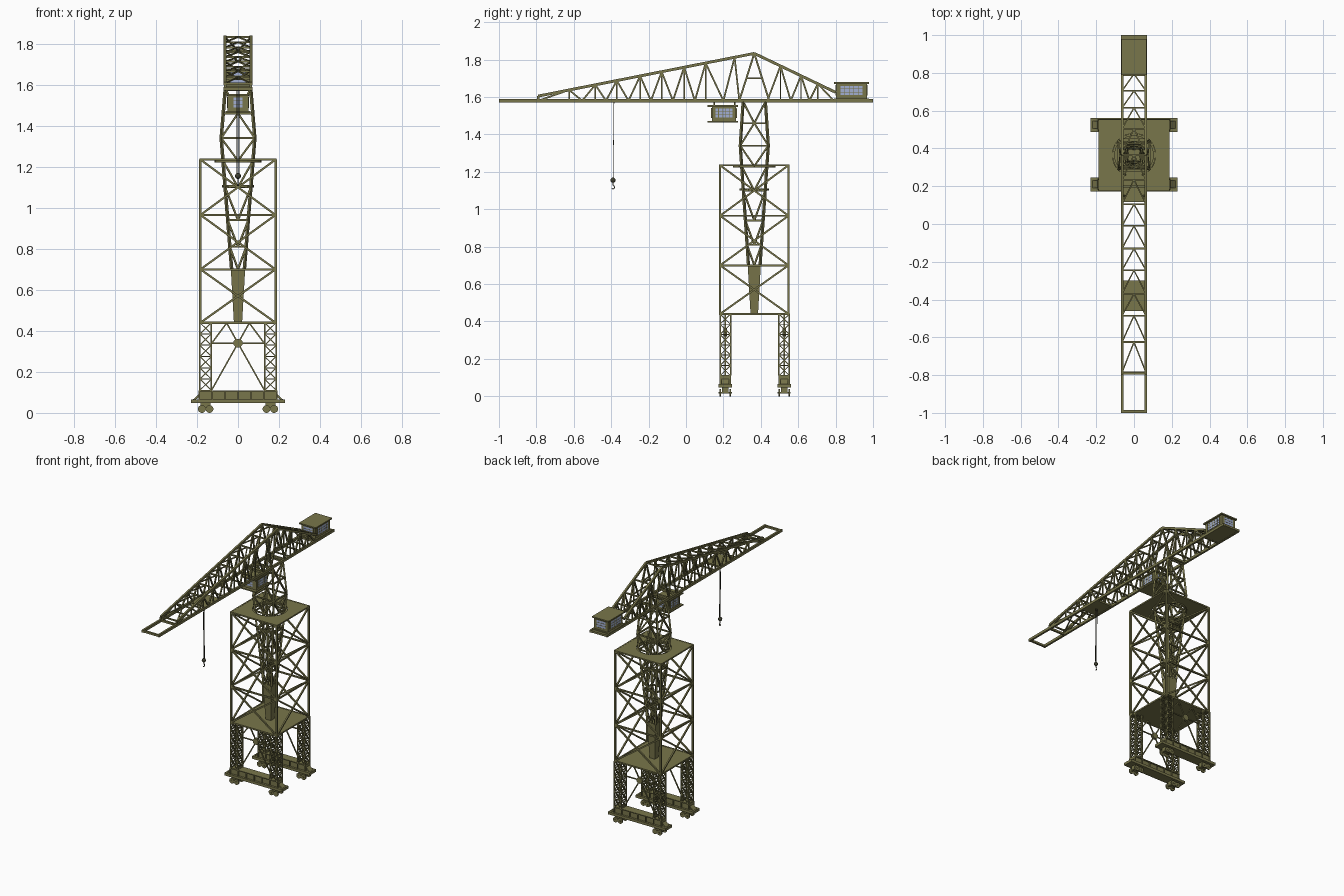
import bpy, bmesh
from math import pi, cos, sin
from mathutils import Vector, Matrix

if "Cube" in bpy.data.objects:
    bpy.data.objects.remove(bpy.data.objects["Cube"])

CY = 0.365  # tower axis


def material(name, col):
    m = bpy.data.materials.new(name)
    m.diffuse_color = (*col, 1)
    m.use_nodes = True
    m.node_tree.nodes["Principled BSDF"].inputs["Base Color"].default_value = m.diffuse_color
    return m


OLIVE = material("olive_paint", (0.19, 0.18, 0.07))
GLASS = material("window_glass", (0.36, 0.43, 0.65))
DARK = material("dark_steel", (0.05, 0.05, 0.03))


def finish(name, bm, mat=OLIVE):
    bmesh.ops.recalc_face_normals(bm, faces=bm.faces)
    me = bpy.data.meshes.new(name)
    bm.to_mesh(me)
    bm.free()
    me.materials.append(mat)
    ob = bpy.data.objects.new(name, me)
    bpy.context.collection.objects.link(ob)
    return ob


def bar(bm, p, q, w, h=None):
    p, q = Vector(p), Vector(q)
    d = q - p
    z = d.normalized()
    up = Vector((0, 0, 1)) if abs(z.z) < 0.999 else Vector((0, 1, 0))
    x = up.cross(z).normalized()
    rot = Matrix((x, z.cross(x), z)).transposed().to_4x4()
    mat = Matrix.Translation((p + q) / 2) @ rot @ Matrix.Diagonal((w, h or w, d.length, 1))
    bmesh.ops.create_cube(bm, size=1, matrix=mat)


def box(bm, x0, x1, y0, y1, z0, z1):
    mat = Matrix.Translation(((x0 + x1) / 2, (y0 + y1) / 2, (z0 + z1) / 2))
    bmesh.ops.create_cube(bm, size=1, matrix=mat @ Matrix.Diagonal((x1 - x0, y1 - y0, z1 - z0, 1)))


def corners(cx, cy, hx, hy, z):
    return [Vector((cx + sx * hx, cy + sy * hy, z)) for sx, sy in ((-1, -1), (1, -1), (1, 1), (-1, 1))]


def lattice(bm, cx, cy, levels, half, post, brace, styles):
    """Four-sided lattice column; style X, V or A per panel."""
    rings = [corners(cx, cy, *half(z), z) for z in levels]
    for r in rings:
        for i in range(4):
            bar(bm, r[i], r[(i + 1) % 4], brace)
    for k, s in enumerate(styles):
        a, b = rings[k], rings[k + 1]
        for i in range(4):
            j = (i + 1) % 4
            bar(bm, a[i], b[i], post)
            if s == "X":
                bar(bm, a[i], b[j], brace)
                bar(bm, a[j], b[i], brace)
            else:
                lo, hi = (a, b) if s == "V" else (b, a)
                mid = (lo[i] + lo[j]) / 2
                bar(bm, mid, hi[i], brace)
                bar(bm, mid, hi[j], brace)


# Travelling bogies: beams, ribs, wheels
for side, y in (("front", 0.21), ("rear", 0.525)):
    bm = bmesh.new()
    box(bm, -0.23, 0.23, y - 0.037, y + 0.037, 0.047, 0.066)
    box(bm, -0.19, 0.19, y - 0.022, y + 0.022, 0.06, 0.104)
    box(bm, -0.192, 0.192, y - 0.031, y + 0.031, 0.104, 0.11)
    for i in range(7):
        x = -0.189 + i * 0.063
        box(bm, x - 0.003, x + 0.003, y - 0.03, y + 0.03, 0.06, 0.106)
    for s in (-1, 1):
        bar(bm, (s * 0.188, y, 0.088), (s * 0.218, y, 0.06), 0.04, 0.01)
        box(bm, s * 0.158 - 0.025, s * 0.158 + 0.025, y - 0.018, y + 0.018, 0.018, 0.05)
    finish(side + "_bogie_beam", bm)
    bm = bmesh.new()
    for x in (-0.176, -0.139, 0.139, 0.176):
        for dy, r in ((-0.027, 0.019), (0.027, 0.019)):
            bmesh.ops.create_cone(bm, cap_ends=True, segments=20, radius1=r, radius2=r, depth=0.009,
                                  matrix=Matrix.Translation((x, y + dy, 0.019)) @ Matrix.Rotation(pi / 2, 4, 'X'))
        bar(bm, (x, y - 0.035, 0.019), (x, y + 0.035, 0.019), 0.008)
    finish(side + "_wheels", bm)

    # Portal legs and cross bracing with gusset
    for s in (-1, 1):
        bm = bmesh.new()
        lattice(bm, s * 0.158, y, [0.11 + 0.055 * i for i in range(7)], lambda z: (0.028, 0.028), 0.008, 0.005, "XXXXXX")
        finish(side + ("_left_leg" if s < 0 else "_right_leg"), bm)
    bm = bmesh.new()
    c = (0, y, 0.34)
    bar(bm, (-0.13, y, 0.34), (0.13, y, 0.34), 0.007)
    for s in (-1, 1):
        bar(bm, c, (s * 0.128, y, 0.112), 0.007)
        bar(bm, c, (s * 0.055, y, 0.438), 0.007)
        bar(bm, (s * 0.128, y, 0.34), (s * 0.055, y, 0.438), 0.007)
    bmesh.ops.create_cone(bm, cap_ends=True, segments=8, radius1=0.023, radius2=0.023, depth=0.02,
                          matrix=Matrix.Translation(c) @ Matrix.Rotation(pi / 2, 4, 'X') @ Matrix.Rotation(pi / 8, 4, 'Z'))
    finish(side + "_portal_brace", bm)

# Fixed outer tower
bm = bmesh.new()
lattice(bm, 0, CY, [0.44, 0.70, 0.965, 1.235], lambda z: (0.183, 0.183), 0.012, 0.010, "XXX")
finish("outer_tower", bm)
bm = bmesh.new()
box(bm, -0.187, 0.187, CY - 0.187, CY + 0.187, 0.434, 0.443)
finish("lower_deck", bm)

# Upper deck with round opening, and slewing ring
bm = bmesh.new()
N = 32
inner, outer = [], []
for i in range(N):
    a = 2 * pi * i / N
    d = Vector((cos(a), sin(a), 0))
    o = Vector((0, CY, 1.239))
    inner.append(bm.verts.new(o + d * 0.115))
    outer.append(bm.verts.new(o + d * (0.187 / max(abs(d.x), abs(d.y)))))
for i in range(N):
    j = (i + 1) % N
    bm.faces.new((inner[i], outer[i], outer[j], inner[j]))
deck = finish("upper_deck", bm)
mod = deck.modifiers.new("thickness", 'SOLIDIFY')
mod.thickness = 0.008
bm = bmesh.new()
for z, r in ((1.228, 0.108), (1.105, 0.072)):
    for i in range(N):
        a, b = 2 * pi * i / N, 2 * pi * (i + 1) / N
        bar(bm, (r * cos(a), CY + r * sin(a), z), (r * cos(b), CY + r * sin(b), z), 0.012)
finish("slewing_rings", bm)


# Rotating inner mast: solid foot and lattice shaft
def mast_half(z):
    if z <= 1.34:
        t = (z - 0.70) / 0.64
        return 0.031 + 0.051 * t, 0.031 + 0.044 * t
    t = (z - 1.34) / 0.23
    return 0.082 - 0.019 * t, 0.075 - 0.015 * t


bm = bmesh.new()
bmesh.ops.create_cone(bm, cap_ends=True, segments=4, radius1=0.020 * 2 ** 0.5, radius2=0.035 * 2 ** 0.5, depth=0.26,
                      matrix=Matrix.Translation((0, CY, 0.57)) @ Matrix.Rotation(pi / 4, 4, 'Z'))
finish("mast_foot", bm)
bm = bmesh.new()
lattice(bm, 0, CY, [0.70, 0.81, 0.94, 1.10, 1.23, 1.34, 1.46, 1.575], mast_half, 0.012, 0.009, "VVVVVAV")
finish("inner_mast", bm)

# Jib: chords, side trusses, cross members
ZB, W = 1.58, 0.063


def top(y):
    if y < CY:
        return 1.605 + (y + 0.79) / 1.155 * 0.228
    return 1.833 - (y - CY) / 0.435 * 0.208


posts = [-0.625, -0.485, -0.37, -0.245, -0.13, -0.01, 0.105]
right_posts = [0.505, 0.615, 0.705]
bm = bmesh.new()
for s in (-1, 1):
    x = s * W
    bar(bm, (x, -1, ZB), (x, 1, ZB), 0.014, 0.018)
    bar(bm, (x, -0.79, top(-0.79)), (x, CY, top(CY)), 0.013, 0.015)
    bar(bm, (x, CY, top(CY)), (x, 0.80, top(0.80)), 0.013, 0.015)
    bar(bm, (x, -0.79, ZB), (x, -0.79, top(-0.79)), 0.012)
    for nodes, ends in ((posts, (-0.79, 0.20)), (right_posts, (0.435, 0.79))):
        n = [ends[0]] + [(a + b) / 2 for a, b in zip(nodes, nodes[1:])] + [ends[1]]
        for i, y in enumerate(nodes):
            bar(bm, (x, y, ZB), (x, y, top(y)), 0.007)
            for e in (n[i], n[i + 1]):
                bar(bm, (x, y, top(y)), (x, e, ZB), 0.009)
    for y in (0.285, 0.445):  # peak frame
        bar(bm, (x, CY, top(CY)), (x, y, ZB), 0.010)
    bar(bm, (x, 0.20, ZB), (x, 0.26, top(0.26)), 0.009)
    bar(bm, (x, 0.26, top(0.26)), (x, 0.285, ZB), 0.009)
    bar(bm, (x, 0.32, 1.70), (x, 0.41, 1.70), 0.010)
finish("jib_side_trusses", bm)

bm = bmesh.new()
for y in (-0.993, -0.79, 0.20, 0.285, 0.445, 0.79, 0.993):
    bar(bm, (-W, y, ZB), (W, y, ZB), 0.014)
tops = [-0.785] + posts + [0.235, CY] + right_posts + [0.795]
for y in tops:
    bar(bm, (-W, y, top(y)), (W, y, top(y)), 0.009)
for a, b in zip(tops, tops[1:]):
    for s in (-1, 1):
        bar(bm, (0, b, top(b)), (s * W, a, top(a)), 0.007)
for y in posts + right_posts:
    bar(bm, (-W, y, ZB), (W, y, ZB), 0.008)
finish("jib_cross_members", bm)


# Glazed cabins: walls, roof and floor plates, windows with glazing bars
def window(glass, frame, o, u, cols, rows, w, h):
    o, u, v = Vector(o), Vector(u), Vector((0, 0, 1))
    bar(glass, o - u * w / 2, o + u * w / 2, 0.004, h)
    for i in range(cols + 1):
        p = o + u * (i / cols - 0.5) * w
        bar(frame, p - v * h / 2, p + v * h / 2, 0.007 if i in (0, cols) else 0.0055, 0.003 if i % cols else 0.007)
    for i in range(rows + 1):
        p = o + v * (i / rows - 0.5) * h
        bar(frame, p - u * w / 2, p + u * w / 2, 0.006, 0.003)


def cabin(name, hx, y0, y1, z0, z1, plate, floor_ext, win_w):
    body, glass = bmesh.new(), bmesh.new()
    box(body, -hx, hx, y0, y1, z0, z1)
    box(body, -hx - plate, hx + plate, y0 - floor_ext, y1 + plate, z1, z1 + 0.009)
    box(body, -hx - plate, hx + plate, y0 - floor_ext, y1 + plate, z0 - 0.008, z0)
    zc, h = (z0 + z1) / 2 + 0.004, (z1 - z0) * 0.68
    for s in (-1, 1):
        window(glass, body, (s * hx, (y0 + y1) / 2, zc), (0, 1, 0), 5, 3, (y1 - y0) * 0.75, h)
    for y in (y0, y1):
        window(glass, body, (0, y, zc), (1, 0, 0), 3, 3, win_w, h)
    finish(name, body)
    finish(name + "_windows", glass, GLASS)


cabin("machinery_house", 0.056, 0.803, 0.968, 1.592, 1.67, 0.011, 0.013, 0.08)
cabin("operator_cabin", 0.050, 0.138, 0.268, 1.472, 1.547, 0.010, 0.022, 0.05)
bm = bmesh.new()
box(bm, -W, W, 0.79, 0.995, 1.574, 1.586)
for s in (-1, 1):  # cabin hangers
    for y in (0.15, 0.26):
        bar(bm, (s * 0.045, y, 1.55), (s * 0.06, y, 1.58), 0.008)
finish("rear_floor_and_hangers", bm)

# Trolley, hoist ropes and hook
bm = bmesh.new()
box(bm, -0.058, 0.058, -0.46, -0.30, 1.574, 1.586)
finish("trolley", bm)
bm = bmesh.new()
for s in (-1, 1):
    bar(bm, (s * 0.005, -0.385, 1.575), (s * 0.005, -0.39, 1.16), 0.003)
finish("hoist_ropes", bm, DARK)
bm = bmesh.new()
bmesh.ops.create_uvsphere(bm, u_segments=16, v_segments=10, radius=0.014, matrix=Matrix.Translation((0, -0.39, 1.155)))
pts = [(0, 1.145), (0, 1.128), (0.008, 1.122), (0.008, 1.113), (0, 1.107), (-0.008, 1.113)]
for a, b in zip(pts, pts[1:]):
    bar(bm, (0, -0.39 + a[0], a[1]), (0, -0.39 + b[0], b[1]), 0.004)
finish("hook_block", bm, DARK)
